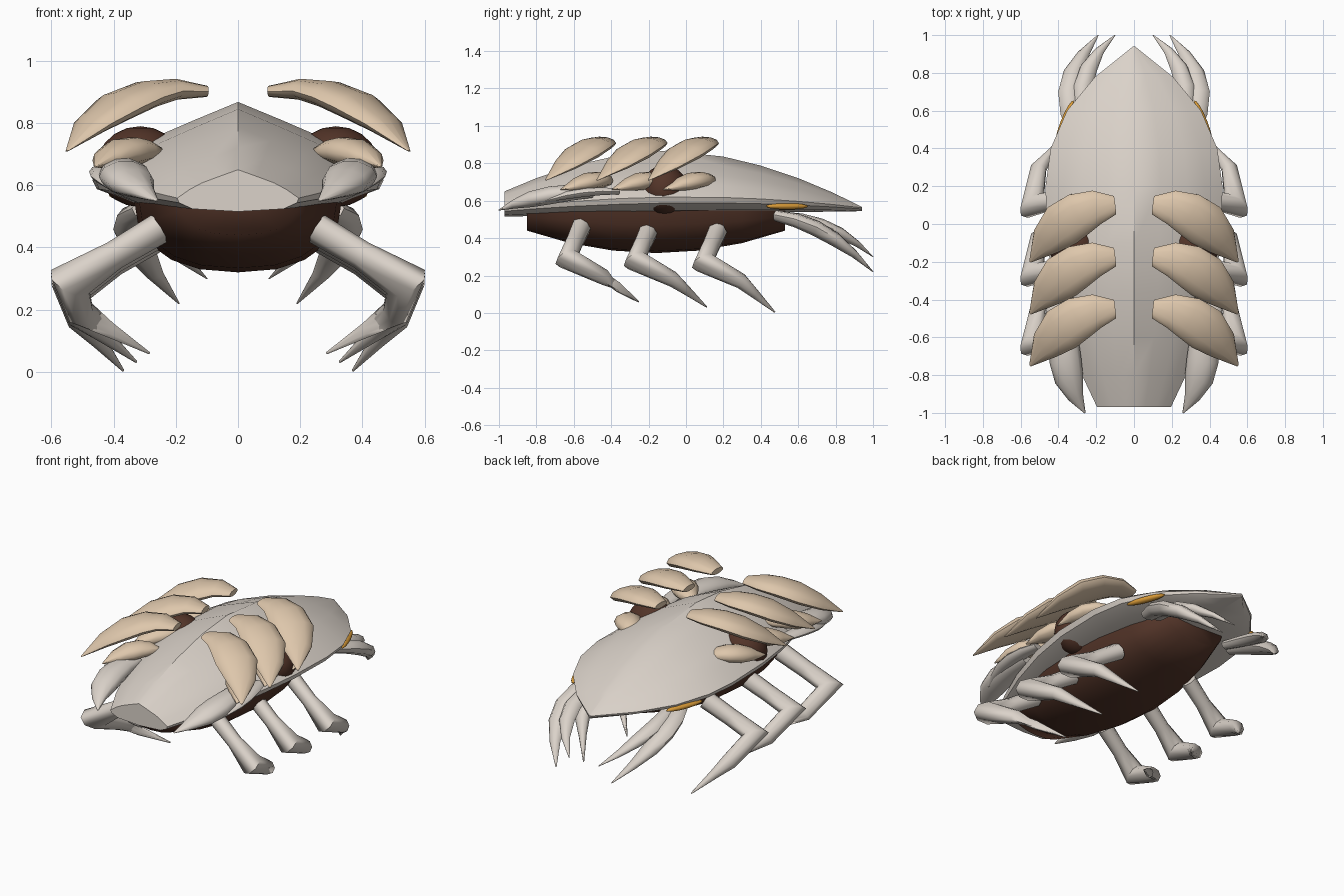
import bpy, bmesh, math
from mathutils import Vector, Matrix

if "Cube" in bpy.data.objects:
    bpy.data.objects.remove(bpy.data.objects["Cube"], do_unlink=True)


def material(name, rgb):
    m = bpy.data.materials.new(name)
    m.use_nodes = True
    m.diffuse_color = (*rgb, 1)
    m.node_tree.nodes["Principled BSDF"].inputs["Base Color"].default_value = (*rgb, 1)
    return m


BONE = material("pale grey shell", (0.71, 0.65, 0.59))
TAN = material("tan plate", (0.73, 0.57, 0.41))
BROWN = material("dark brown flesh", (0.085, 0.034, 0.021))
AMBER = material("amber eye", (0.7, 0.33, 0.04))

# Width factors along a limb, from root to tip
LEAF = (0.4, 0.75, 0.95, 1, 0.7, 0.05)
CLAW = (0.7, 0.9, 1, 0.9, 0.5, 0.05)
LEG = (0.7, 0.65, 1, 0.6, 0.35, 0.05)


def finish(name, bm, mat, mirror, angle):
    bmesh.ops.recalc_face_normals(bm, faces=bm.faces)
    mesh = bpy.data.meshes.new(name)
    bm.to_mesh(mesh)
    bm.free()
    mesh.materials.append(mat)
    mesh.shade_smooth()
    mesh.set_sharp_from_angle(angle=math.radians(angle))
    ob = bpy.data.objects.new(name, mesh)
    bpy.context.collection.objects.link(ob)
    if mirror:
        ob.modifiers.new("Mirror", "MIRROR").use_mirror_merge = False


def loft(name, rings, mat, mirror=False, angle=40):
    """Skin closed rings of equal length and cap both ends."""
    bm = bmesh.new()
    loops = [[bm.verts.new(point) for point in ring] for ring in rings]
    count = len(loops[0])
    for a, b in zip(loops, loops[1:]):
        for i in range(count):
            j = (i + 1) % count
            bm.faces.new((a[i], a[j], b[j], b[i]))
    bm.faces.new(loops[0])
    bm.faces.new(loops[-1])
    finish(name, bm, mat, mirror, angle)


def arc(start, bend, end, steps=5):
    """Points along a curve pulled toward the bend point."""
    start, bend, end = Vector(start), Vector(bend), Vector(end)
    params = [i / steps for i in range(steps + 1)]
    return [start.lerp(bend, t).lerp(bend.lerp(end, t), t) for t in params]


def limb(name, points, profile, width, thickness, across, mat, sides=10, under=1.0):
    """Mirrored oval tube; the underside can be flattened."""
    rings = []
    last = len(points) - 1
    for i, (point, factor) in enumerate(zip(points, profile)):
        before = (point - points[max(i - 1, 0)]).normalized()
        after = (points[min(i + 1, last)] - point).normalized()
        along = (before + after).normalized()
        side = Vector(across)
        side = (side - along * side.dot(along)).normalized()
        up = side.cross(along)
        if up.z < 0:
            up.negate()
        ring = []
        for k in range(sides):
            angle = math.tau * k / sides
            rise = math.sin(angle) * thickness
            rise *= under if rise < 0 else 1
            ring.append(point + factor * (side * math.cos(angle) * width + up * rise))
        rings.append(ring)
    loft(name, rings, mat, True, 62)


def blob(name, location, size, turn, mat):
    bm = bmesh.new()
    place = (Matrix.Translation(location) @ Matrix.Rotation(turn, 4, "Z")
             @ Matrix.Diagonal((*size, 1)))
    bmesh.ops.create_uvsphere(bm, u_segments=16, v_segments=10, radius=1, matrix=place)
    finish(name, bm, mat, True, 60)


def mirrored_ring(half, y):
    """Closed ring from a half section running from top centre to bottom centre."""
    other = [(-x, z) for x, z in half[-2:0:-1]]
    return [(x, y, z) for x, z in half + other]


# Carapace: ridged top, sharp rim and tucked-in underside
SECTION = ((0, 1), (0.3, 0.77), (0.6, 0.53), (0.8, 0.3), (1, 0),
           (0.97, -0.35), (0.75, -0.8), (0, -1))
shell = []
for y in (-0.97, -0.8, -0.6, -0.35, -0.1, 0.2, 0.4, 0.6, 0.78, 0.94):
    reach = y - 0.1
    taper = 0.75 * reach ** 2.7 if reach > 0 else 0.24 * reach ** 2
    width = max(0.47 - taper, 0.005)
    top = 0.868 - 0.28 * abs(y + 0.1) ** 1.8
    rim = min(0.62 - 0.065 * y * y, top)
    low = 0.53 + 0.015 * y
    shell.append(mirrored_ring(
        [(x * width, rim + z * (top - rim if z > 0 else rim - low)) for x, z in SECTION], y))
loft("carapace", shell, BONE)

# Belly: rounded hull with blunt ends
belly = []
for step in range(-3, 4):
    u = step / 3
    width = 0.335 - 0.135 * u * u
    depth = 0.24 - 0.12 * u * u
    half = [(0, 0.56)]
    for k in range(6):
        angle = math.pi / 2 * k / 5
        half.append((width * max(math.cos(angle), 0) ** 0.85,
                     0.56 - depth * math.sin(angle) ** 0.85))
    belly.append(mirrored_ring(half, 0.69 * u - 0.16))
loft("belly", belly, BROWN, angle=75)

# Fleshy lump that passes through the rim under the back plates
blob("side_flesh", (0.315, -0.115, 0.66), (0.14, 0.125, 0.13), 0, BROWN)

# Narrow eyes tucked below the rim
blob("eye", (0.366, 0.54, 0.57), (0.022, 0.122, 0.017), 0.38, AMBER)

# Back plates: large upper leaf and small lower leaf in three rows
for row in range(3):
    back = Vector((0, -0.275 * row, 0))
    upper = arc((0.1, 0.1, 0.9), (0.35, 0.1, 0.94), (0.55, -0.2, 0.71))
    lower = arc((0.25, 0.13, 0.7), (0.36, 0.1, 0.73), (0.46, -0.12, 0.66))
    limb(f"back_plate_{row + 1}", [p + back for p in upper], LEAF, 0.122, 0.05,
         (0.6, 0.8, 0), TAN, 12, 0.8)
    limb(f"small_plate_{row + 1}", [p + back for p in lower], LEAF, 0.08, 0.05,
         (0.7, 0.7, 0), TAN, 10, 0.9)

# Front fins: a broad pincer and a slimmer one beside it
limb("front_pincer", arc((0.36, -0.5, 0.65), (0.4, -0.8, 0.64), (0.26, -1, 0.55)),
     CLAW, 0.085, 0.05, (1, 0, 0), BONE)
limb("side_fin", arc((0.4, -0.36, 0.65), (0.46, -0.6, 0.66), (0.4, -0.8, 0.58)),
     CLAW, 0.05, 0.024, (1, 0, 0), BONE)

# Walking legs: thigh, bent knee and a long pointed foot
for i, name in enumerate(("front_leg", "middle_leg", "back_leg")):
    y = 0.365 * i - 0.56
    lift = 0.02 - 0.01 * i
    hip = Vector((0.255, y, 0.44 + lift))
    knee = Vector((0.54, y - 0.075, 0.27 + lift))
    ankle = knee + Vector((-0.035, 0.2, -0.1))
    foot = Vector((0.285 + 0.042 * i, y + 0.305, 0.06 - 0.028 * i))
    limb(name, [hip, hip.lerp(knee, 0.5), knee, ankle, ankle.lerp(foot, 0.4), foot],
         LEG, 0.078, 0.066, (0.75, -0.65, 0.1), BONE, 8)

# Rear arms: paired curved claws on each side
limb("outer_claw", arc((0.3, 0.48, 0.52), (0.42, 0.75, 0.48), (0.19, 1, 0.22)),
     CLAW, 0.062, 0.042, (1, 0.3, 0), BONE, 8)
limb("inner_claw", arc((0.25, 0.5, 0.52), (0.34, 0.8, 0.49), (0.1, 1, 0.3)),
     CLAW, 0.05, 0.034, (1, 0.3, 0), BONE, 8)
